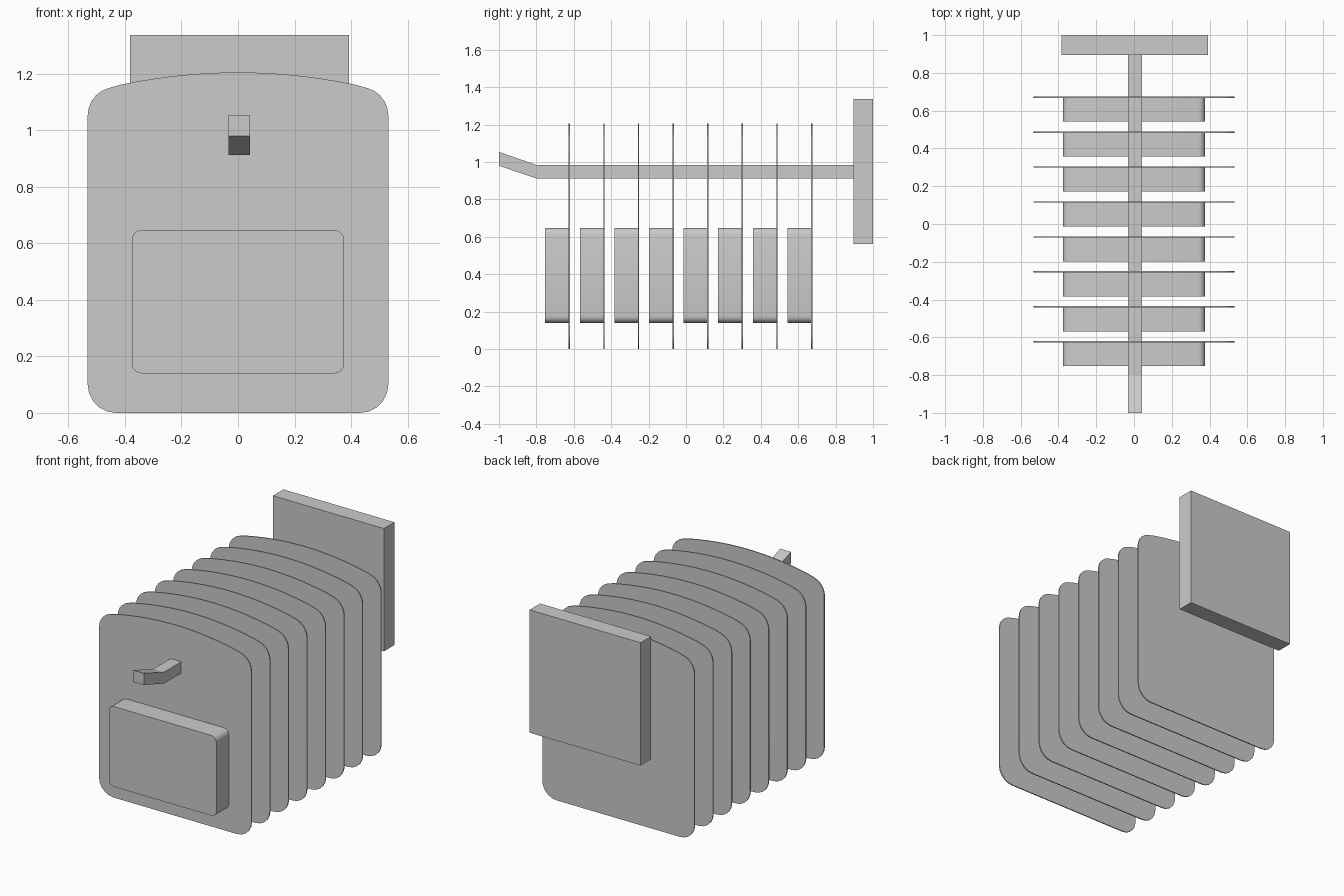
import bpy, bmesh
from math import sin, cos, pi, radians
from mathutils import Vector

if "Cube" in bpy.data.objects:
    bpy.data.objects.remove(bpy.data.objects["Cube"])


def prism(name, points, offset, smooth=False):
    """Closed solid from a planar outline extruded by an offset vector."""
    bm = bmesh.new()
    face = bm.faces.new([bm.verts.new(p) for p in points])
    ext = bmesh.ops.extrude_face_region(bm, geom=[face], use_keep_orig=True)
    moved = [g for g in ext["geom"] if isinstance(g, bmesh.types.BMVert)]
    bmesh.ops.translate(bm, verts=moved, vec=Vector(offset))
    bmesh.ops.recalc_face_normals(bm, faces=bm.faces[:])
    mesh = bpy.data.meshes.new(name)
    bm.to_mesh(mesh)
    bm.free()
    obj = bpy.data.objects.new(name, mesh)
    bpy.context.collection.objects.link(obj)
    if smooth:
        bpy.ops.object.select_all(action='DESELECT')
        obj.select_set(True)
        bpy.context.view_layer.objects.active = obj
        bpy.ops.object.shade_smooth_by_angle(angle=radians(30))
    return obj


def arc(cx, cz, r, a0, a1, n):
    """Points along a circular arc, angles in degrees."""
    angles = [radians(a0 + (a1 - a0) * i / n) for i in range(n + 1)]
    return [(cx + r * cos(a), cz + r * sin(a)) for a in angles]


def mirrored(half):
    """Complete a right half outline (bottom to top) across x = 0."""
    return half + [(-x, z) for x, z in reversed(half) if x > 1e-6]


def at_y(outline, y):
    return [(x, y, z) for x, z in outline]


# Package outlines: a card with an arched top, and a rounded blister
arch = [(0.475 * (1 - i / 8), 1.205 - 0.057 * (1 - i / 8) ** 2) for i in range(1, 9)]
card_outline = mirrored(arc(0.432, 0.1, 0.1, -90, 0, 5)
                        + arc(0.432, 1.053, 0.1, 0, 75, 5) + arch)
blister_outline = mirrored(arc(0.341, 0.175, 0.035, -90, 0, 4)
                           + arc(0.341, 0.612, 0.035, 0, 90, 4))

# Row of hanging packages
for i in range(8):
    y = -0.627 + i * 0.185
    prism(f"package_card_{i + 1}", at_y(card_outline, y), (0, 0.007, 0), True)
    prism(f"package_blister_{i + 1}", at_y(blister_outline, y - 0.126), (0, 0.126, 0), True)

# Hook rod with an upturned tip
rod_profile = [(-1.0, 0.98), (-0.8, 0.912), (0.895, 0.912),
               (0.895, 0.984), (-0.8, 0.984), (-1.0, 1.054)]
prism("hook_rod", [(-0.033, y, z) for y, z in rod_profile], (0.075, 0, 0))

# Wall mounting plate
plate = [(-0.383, 0.562), (0.393, 0.562), (0.393, 1.338), (-0.383, 1.338)]
prism("mounting_plate", at_y(plate, 0.895), (0, 0.105, 0))
